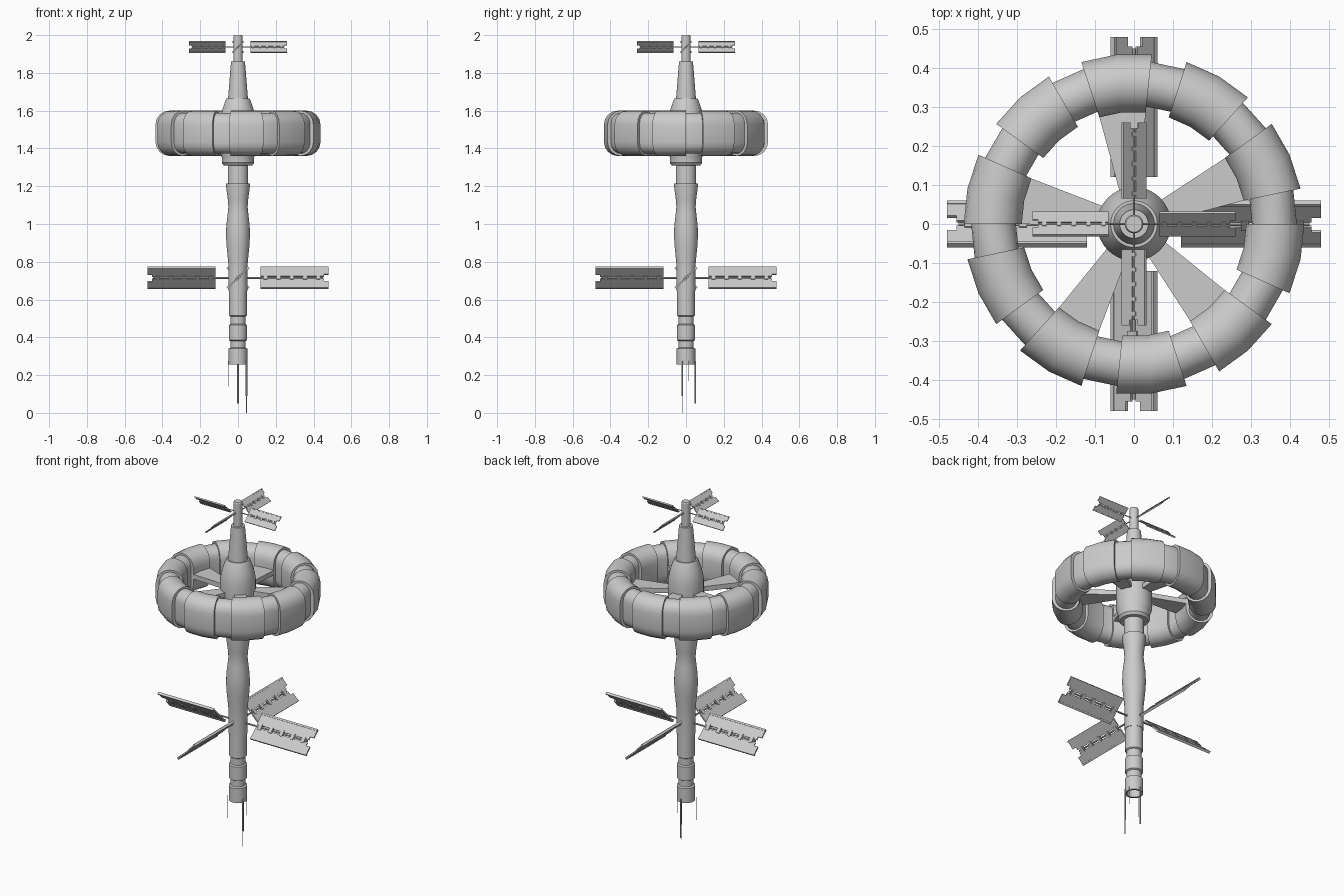
import bpy, bmesh
from math import sin, cos, pi, radians
from mathutils import Matrix, Vector

if "Cube" in bpy.data.objects:
    bpy.data.objects.remove(bpy.data.objects["Cube"])


def finish(name, bm, angle=30):
    bmesh.ops.recalc_face_normals(bm, faces=bm.faces)
    me = bpy.data.meshes.new(name)
    bm.to_mesh(me)
    bm.free()
    ob = bpy.data.objects.new(name, me)
    bpy.context.collection.objects.link(ob)
    bpy.context.view_layer.objects.active = ob
    ob.select_set(True)
    bpy.ops.object.shade_smooth_by_angle(angle=radians(angle))
    ob.select_set(False)
    return ob


def lathe(name, profile, sides=32):
    """Revolve (radius, z) points about the z axis."""
    bm = bmesh.new()
    vs = [bm.verts.new((r, 0, z)) for r, z in profile]
    es = [bm.edges.new(p) for p in zip(vs, vs[1:])]
    bmesh.ops.spin(bm, geom=vs + es, axis=(0, 0, 1), cent=(0, 0, 0),
                   angle=2 * pi, steps=sides)
    bmesh.ops.remove_doubles(bm, verts=bm.verts, dist=1e-5)
    return finish(name, bm)


def sweep(bm, section, a0, steps, closed=False):
    """Sweep a closed (radius, z) section around z in 12 degree steps."""
    rings = []
    for i in range(steps if closed else steps + 1):
        a = radians(a0 + 12 * i)
        rings.append([bm.verts.new((r * cos(a), r * sin(a), z)) for r, z in section])
    n = len(section)
    pairs = list(zip(rings, rings[1:])) + ([(rings[-1], rings[0])] if closed else [])
    for p, q in pairs:
        for j in range(n):
            k = (j + 1) % n
            bm.faces.new((p[j], p[k], q[k], q[j]))
    if not closed:
        bm.faces.new(rings[0])
        bm.faces.new(rings[-1])


def capsule(r_in, r_out, half, zc=1.48, n=8):
    """Upright rounded section between two radii."""
    rad, mid = (r_out - r_in) / 2, (r_out + r_in) / 2
    pts = []
    for s, start in ((1, 0), (-1, pi)):
        for i in range(n + 1):
            t = start + pi * i / n
            pts.append((mid + rad * cos(t), zc + s * (half - rad) + rad * sin(t)))
    return pts


def box(bm, x0, x1, y0, y1, z0, z1, m=Matrix()):
    loc = Vector(((x0 + x1) / 2, (y0 + y1) / 2, (z0 + z1) / 2))
    bmesh.ops.create_cube(bm, size=1, matrix=m @ Matrix.Translation(loc)
                          @ Matrix.Diagonal((x1 - x0, y1 - y0, z1 - z0, 1)))


def rod(bm, p, q, r):
    p, q = Vector(p), Vector(q)
    d = q - p
    m = Matrix.Translation((p + q) / 2) @ d.to_track_quat('Z', 'Y').to_matrix().to_4x4()
    bmesh.ops.create_cone(bm, cap_ends=True, segments=8, radius1=r, radius2=r,
                          depth=d.length, matrix=m)


# Central spine, top to bottom
lathe("top_mast", [(0, 2.0), (.021, 2.0), (.024, 1.995), (.024, 1.85), (0, 1.85)])
lathe("upper_cone", [(0, 1.86), (.037, 1.86), (.053, 1.66), (0, 1.66)])
lathe("hub", [(0, 1.665), (.06, 1.665), (.068, 1.65), (.085, 1.6), (.095, 1.55),
              (.095, 1.38), (.086, 1.355), (.086, 1.325), (.075, 1.31), (0, 1.31)])
lathe("neck", [(.054, 1.32), (.054, 1.21), (0, 1.21)])
lathe("main_body", [(0, 1.215), (.063, 1.215), (.063, 1.2), (.054, 1.13), (.051, 1.09),
                    (.055, 1.05), (.062, .99), (.063, .93), (.060, .88), (.052, .80),
                    (.050, .76), (.050, .645), (0, .645)])
lathe("lower_stack", [(.047, .65), (.047, .515), (.040, .51), (.040, .47), (.048, .465),
                      (.048, .385), (.040, .38), (.040, .345), (.049, .34),
                      (.049, .255), (.038, .255), (.036, .31), (0, .31)])

# Habitat ring: recessed core with ten raised sleeves
bm = bmesh.new()
sweep(bm, capsule(.303, .418, .108), 0, 30, closed=True)
finish("ring_core", bm)
bm = bmesh.new()
for k in range(10):
    sweep(bm, capsule(.288, .437, .12), 12 + 36 * k, 2)
finish("ring_sleeves", bm)

# Five wedge spokes, flaring towards the ring
bm = bmesh.new()
for k in range(5):
    m = Matrix.Rotation(radians(24 + 72 * k), 4, 'Z')
    quad = [(.08, -.027), (.31, -.064), (.31, .064), (.08, .027)]
    lo, hi = [[bm.verts.new(m @ Vector((x, y, z))) for x, y in quad]
              for z in (1.466, 1.494)]
    bm.faces.new(lo)
    bm.faces.new(hi)
    for j in range(4):
        i = (j + 1) % 4
        bm.faces.new((lo[j], lo[i], hi[i], hi[j]))
finish("ring_spokes", bm)


def panel_set(name, zc, scale):
    """Four pitched panels with a slotted centre, around the spine."""
    bm = bmesh.new()
    for k in range(4):
        m = (Matrix.Translation((0, 0, zc)) @ Matrix.Rotation(k * pi / 2, 4, 'Z')
             @ Matrix.Rotation(pi / 4, 4, 'X') @ Matrix.Scale(scale, 4))
        for s in (-1, 1):
            # outer plate, raised rim and inner strip stopping short at the notch
            box(bm, .12, .48, *sorted((s * .026, s * .077)), -.004, .004, m)
            box(bm, .12, .48, *sorted((s * .068, s * .078)), -.007, .007, m)
            box(bm, .12, .455, *sorted((s * .009, s * .026)), -.004, .004, m)
        for i in range(5):
            x = .145 + .07 * i
            box(bm, x - .01, x + .01, -.017, .017, -.008, .008, m)
        rod(bm, m @ Vector((.03, 0, 0)), m @ Vector((.45, 0, 0)), .005 * scale)
    finish(name, bm)


panel_set("lower_panels", .715, 1)
panel_set("upper_panels", 1.937, .542)

# Antennas hanging from the bottom
bm = bmesh.new()
for x, y, z, r in ((-.051, -.02, .14, .0015), (0, .05, .05, .004),
                   (.045, -.02, .09, .004), (.045, -.02, 0, .002),
                   (.046, .015, .17, .0015)):
    rod(bm, (x, y, z), (x, y, .275), r)
finish("antennas", bm)
